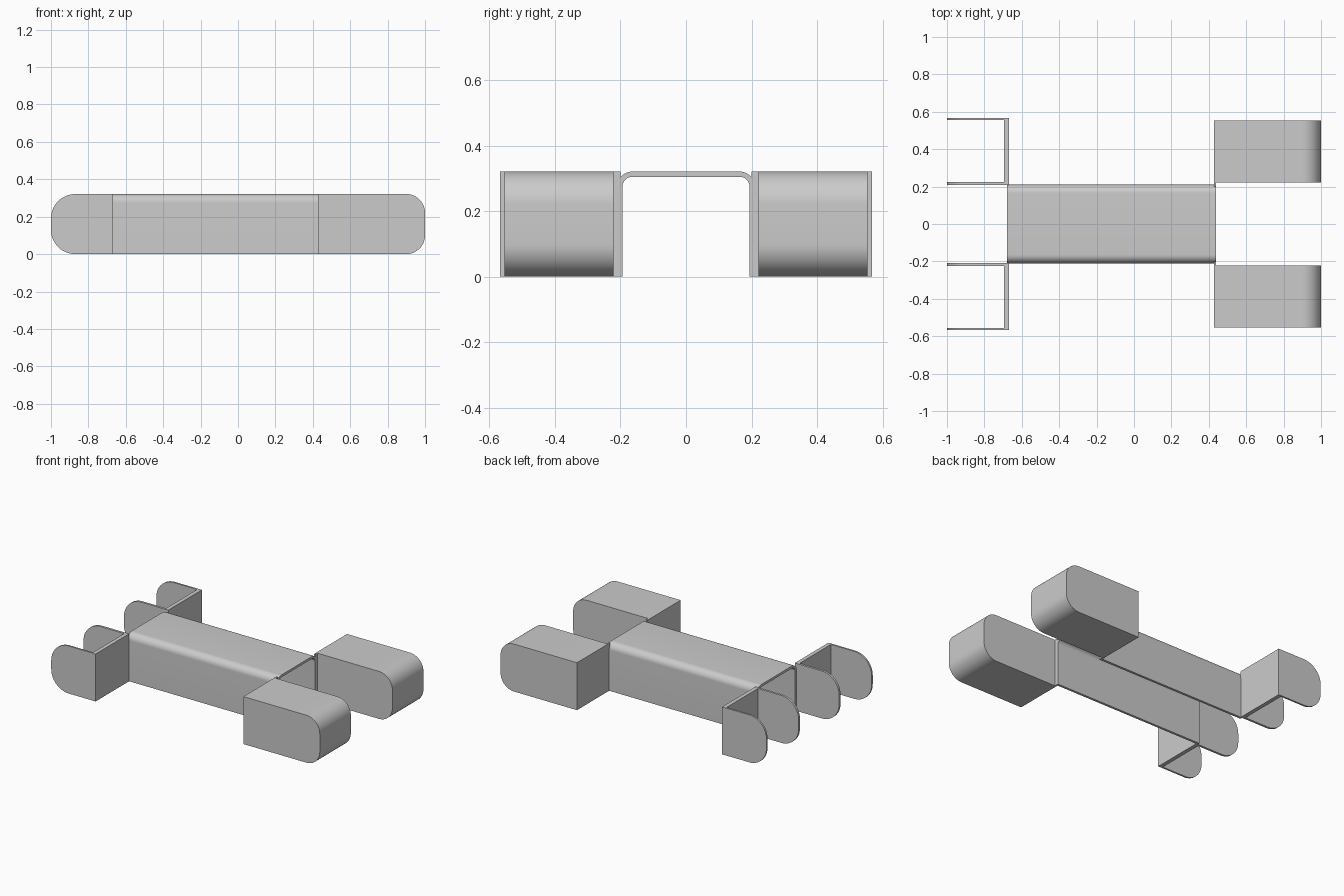
import bpy, bmesh
from math import radians, sin, cos
from mathutils import Vector

cube = bpy.data.objects.get("Cube")
if cube:
    bpy.data.objects.remove(cube, do_unlink=True)

HEIGHT = 0.321

grey = bpy.data.materials.new("plain_grey")
grey.use_nodes = True
colour = (0.6, 0.6, 0.6, 1)
grey.diffuse_color = colour
grey.node_tree.nodes["Principled BSDF"].inputs["Base Color"].default_value = colour


def arc(cx, cz, r, start, end, steps=12):
    """Points along a circular corner, angles in degrees."""
    angles = [radians(start + (end - start) * i / steps) for i in range(steps + 1)]
    return [(cx + r * cos(a), cz + r * sin(a)) for a in angles]


def extrude(name, outline, axis, lo, hi):
    """Extrude a (horizontal, z) outline along the x or y axis."""
    def place(p, t):
        return (t, p[0], p[1]) if axis == "x" else (p[0], t, p[1])
    bm = bmesh.new()
    base = bm.faces.new([bm.verts.new(place(p, lo)) for p in outline])
    moved = bmesh.ops.extrude_face_region(bm, geom=[base], use_keep_orig=True)["geom"]
    shift = Vector(place((0, 0), hi - lo))
    bmesh.ops.translate(bm, vec=shift, verts=[v for v in moved if isinstance(v, bmesh.types.BMVert)])
    bmesh.ops.recalc_face_normals(bm, faces=bm.faces)
    mesh = bpy.data.meshes.new(name)
    bm.to_mesh(mesh)
    bm.free()
    mesh.materials.append(grey)
    obj = bpy.data.objects.new(name, mesh)
    bpy.context.collection.objects.link(obj)
    bpy.ops.object.select_all(action="DESELECT")
    obj.select_set(True)
    bpy.context.view_layer.objects.active = obj
    bpy.ops.object.shade_smooth_by_angle(angle=radians(30))
    return obj


def rounded_end(root, tip, r):
    """Side outline with a square root and a rounded tip."""
    s = 1 if tip > root else -1
    cx = tip - s * r
    upper = arc(0, HEIGHT - r, r, 90, 0)
    lower = arc(0, r, r, 0, -90)
    return [(root, 0), (root, HEIGHT)] + [(cx + s * x, z) for x, z in upper + lower]


def box(name, x0, x1, y0, y1):
    return extrude(name, [(x0, 0), (x1, 0), (x1, HEIGHT), (x0, HEIGHT)], "y", y0, y1)


def arch(half, top, r):
    """Upside-down U line from one foot to the other."""
    return ([(half, 0)] + arc(half - r, top - r, r, 0, 90)
            + arc(r - half, top - r, r, 90, 180) + [(-half, 0)])


# Long channel body, open underneath
extrude("channel_body", arch(0.21, HEIGHT, 0.046) + arch(0.194, 0.305, 0.03)[::-1],
        "x", -0.679, 0.439)

for label, side in (("back", 1), ("front", -1)):
    def span(a, b):
        return sorted((side * a, side * b))

    # Solid block with a rounded outer end, and its joining strip
    extrude(label + "_block", rounded_end(0.428, 1, 0.1), "y", *span(0.222, 0.554))
    box(label + "_block_joint", 0.428, 0.439, *span(0.2, 0.224))

    # Open bracket: upright plate with two rounded arms
    box(label + "_bracket_plate", -0.695, -0.668, *span(0.209, 0.568))
    for arm, a, b in (("inner", 0.209, 0.224), ("outer", 0.556, 0.568)):
        extrude(label + "_bracket_" + arm + "_arm", rounded_end(-0.668, -1, 0.13), "y", *span(a, b))
